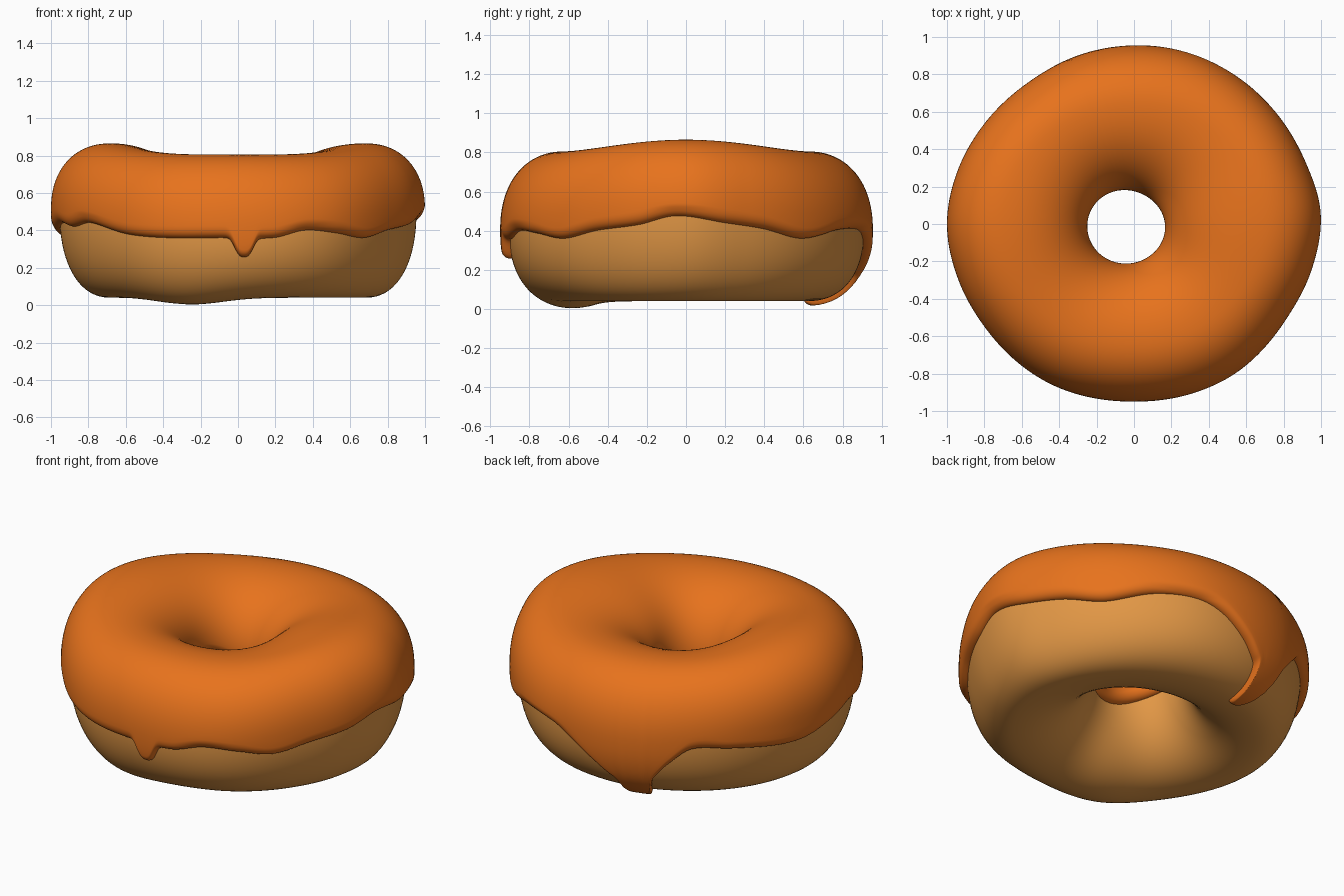
import bpy, bmesh, math

if "Cube" in bpy.data.objects:
    bpy.data.objects.remove(bpy.data.objects["Cube"])

COLS = 600
THICK = 0.045  # icing thickness

# angle (degrees, 0 = +x, counter-clockwise) -> icing outer radius
OUTER = [(3, 1.0), (20, .975), (38, .965), (55, .962), (72, .962), (90, .955), (108, .95),
         (126, .945), (145, .962), (163, .985), (180, 1.0), (198, .985), (215, .97),
         (242, .965), (270, .95), (302, .965), (328, .96), (345, .98)]
# angle -> height of the icing's lower edge
EDGE = [(12, .44), (25, .41), (40, .36), (58, .405), (73, .405), (82, .36), (92, .26),
        (99, .18), (107, .12), (113, .2), (119, .3), (127, .39), (140, .385), (165, .36),
        (180, .41), (190, .44), (201, .42), (212, .44), (230, .38), (245, .36), (265, .36),
        (282, .36), (293, .4), (305, .385), (317, .36), (330, .4), (345, .43), (357, .475)]


def periodic(keys, a):
    """Smooth periodic interpolation through the keys."""
    n = len(keys)
    a %= 360
    i = max([k for k in range(n) if keys[k][0] <= a], default=-1)

    def key(j):
        return keys[j % n][0] + 360 * (j // n), keys[j % n][1]
    (x0, y0), (x1, y1), (x2, y2), (x3, y3) = [key(i + d) for d in (-1, 0, 1, 2)]
    h = x2 - x1
    u = (a - x1) / h
    m1, m2 = (y2 - y0) / (x2 - x0) * h, (y3 - y1) / (x3 - x1) * h
    return ((2*u**3 - 3*u*u + 1) * y1 + (u**3 - 2*u*u + u) * m1
            + (3*u*u - 2*u**3) * y2 + (u**3 - u*u) * m2)


def section(a):
    """Cross-section of the dough at one angle."""
    t = math.radians(a)
    c2 = math.cos(2 * t)
    rc = .65 + .03 * c2
    r_out = periodic(OUTER, a) - THICK
    r_in = .252 - .042 * math.cos(t) - .016 * math.sin(t) - .008 * (1 - c2)
    zc = .455 + .055 * c2
    top = .76 + .06 * math.cos(t) ** 4
    bottom = .04 - .036 * math.exp(-((a - 247) / 22) ** 2)
    return rc, zc, r_out - rc, rc - r_in, top - zc, zc - bottom


def spow(v, p):
    return math.copysign(abs(v) ** p, v)


def point(a, s, t, off):
    """Point on the dough at tube angle t (0 outside, 90 top), pushed out by off."""
    rc, zc, ao, ai, ht, hb = s
    c, v = math.cos(math.radians(t)), math.sin(math.radians(t))
    n = 2.25 if c > 0 else 2.05
    w, h = (ao if c > 0 else ai), (ht if v > 0 else hb)
    nr, nz = spow(c, 2 - 2 / n) / w, spow(v, 2 - 2 / n) / h
    ln = math.hypot(nr, nz)
    r = rc + w * spow(c, 2 / n) + off * nr / ln
    z = zc + h * spow(v, 2 / n) + off * nz / ln
    return r * math.cos(math.radians(a)), r * math.sin(math.radians(a)), z


def make(name, columns, closed, color):
    bm = bmesh.new()
    grid = [[bm.verts.new(p) for p in col] for col in columns]
    rows = len(grid[0])
    for i in range(len(grid)):
        p, q = grid[i], grid[(i + 1) % len(grid)]
        for j in range(rows if closed else rows - 1):
            k = (j + 1) % rows
            bm.faces.new((p[j], q[j], q[k], p[k])).smooth = True
    me = bpy.data.meshes.new(name)
    bm.to_mesh(me)
    bm.free()
    mat = bpy.data.materials.new(name + " colour")
    mat.diffuse_color = (*color, 1)
    mat.use_nodes = True
    mat.node_tree.nodes["Principled BSDF"].inputs["Base Color"].default_value = mat.diffuse_color
    me.materials.append(mat)
    ob = bpy.data.objects.new(name, me)
    bpy.context.collection.objects.link(ob)


# dough ring
dough = []
for i in range(180):
    a = i * 2
    s = section(a)
    dough.append([point(a, s, j * 5, 0) for j in range(72)])
make("dough", dough, True, (.76, .31, .06))

# icing shell with rounded rims, one small drip and one long drip
RIM = 9
icing = []
for i in range(COLS):
    a = i * 360 / COLS
    s = section(a)
    z = periodic(EDGE, a) - .10 * math.exp(-abs((a - 272) / 3.6) ** 3)
    d = (s[1] - z) / (s[5] if z < s[1] else s[4])
    t0 = -math.degrees(math.asin(spow(max(-1, min(1, d)), 1.125)))
    w = math.exp(-abs((a - 106.5) / 4.8) ** 4)
    t0 += (-89 - t0) * w
    t1 = 185
    ts, us = [], []
    for k in range(RIM):
        u = 1 - math.cos(k / RIM * math.pi / 2)
        ts.append(t0 + 7 * u)
        us.append(u)
    for k in range(50):
        ts.append(t0 + 7 + (t1 - t0 - 14) * k / 49)
        us.append(1)
    for k in reversed(range(RIM)):
        u = 1 - math.cos(k / RIM * math.pi / 2)
        ts.append(t1 - 7 * u)
        us.append(u)
    col = []
    for t, u in zip(ts, us):
        # the long drip gets thinner toward its tip
        thin = 1 - .5 * max(0, min(1, (-t - 30) / 60))
        col.append(point(a, s, t, -.006 + (THICK * thin + .006) * math.sqrt(1 - (1 - u) ** 2)))
    icing.append(col)
make("icing", icing, False, (.80, .17, .012))
